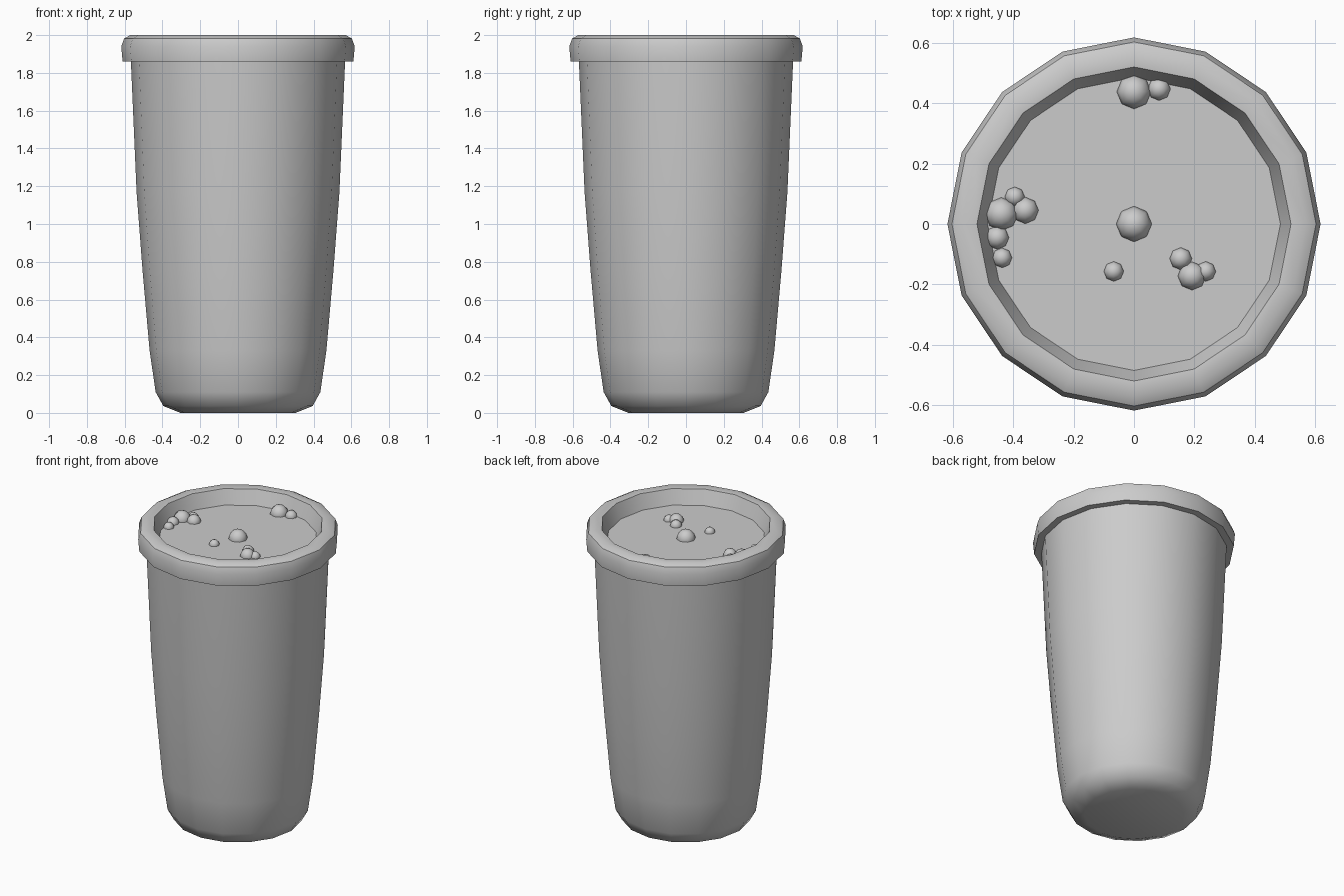
import bpy, bmesh, math
from mathutils import Matrix

if "Cube" in bpy.data.objects:
    bpy.data.objects.remove(bpy.data.objects["Cube"])

SIDES = 16
LIQUID_Z = 1.90

grey = bpy.data.materials.new("light grey")
grey.diffuse_color = (0.6, 0.6, 0.6, 1)
grey.use_nodes = True
grey.node_tree.nodes["Principled BSDF"].inputs["Base Color"].default_value = grey.diffuse_color


def finish(name, bm, angle):
    bmesh.ops.recalc_face_normals(bm, faces=bm.faces)
    mesh = bpy.data.meshes.new(name)
    bm.to_mesh(mesh)
    bm.free()
    mesh.materials.append(grey)
    obj = bpy.data.objects.new(name, mesh)
    bpy.context.collection.objects.link(obj)
    bpy.ops.object.select_all(action='DESELECT')
    obj.select_set(True)
    bpy.context.view_layer.objects.active = obj
    bpy.ops.object.shade_smooth_by_angle(angle=math.radians(angle))
    return obj


def ring(bm, r, z):
    return [bm.verts.new((r * math.cos(2 * math.pi * i / SIDES),
                          r * math.sin(2 * math.pi * i / SIDES), z))
            for i in range(SIDES)]


def lathe(name, profile, cap_start=False, cap_end=False, angle=40):
    bm = bmesh.new()
    rings = [ring(bm, r, z) for r, z in profile]
    for a, b in zip(rings, rings[1:]):
        for i in range(SIDES):
            j = (i + 1) % SIDES
            bm.faces.new((a[i], a[j], b[j], b[i]))
    if cap_start:
        bm.faces.new(rings[0])
    if cap_end:
        bm.faces.new(rings[-1])
    return finish(name, bm, angle)


# Tapered cup with rounded foot, rolled rim, inner wall and liquid surface
lathe("cup", [
    (0.305, 0), (0.395, 0.036), (0.436, 0.11), (0.468, 0.33),
    (0.505, 0.75), (0.537, 1.17), (0.567, 1.86),
    (0.611, 1.86), (0.618, 1.94), (0.603, 1.982), (0.57, 2.0),
    (0.52, 1.995), (0.485, LIQUID_Z)],
    cap_start=True, cap_end=True)

# Bubbles floating half submerged: x, y, radius
BUBBLES = [
    (0, 0, .059), (0, .438, .057), (.083, .447, .038),
    (-.439, .033, .055), (-.36, .045, .044), (-.395, .09, .033),
    (-.453, -.045, .039), (-.437, -.112, .033), (-.067, -.157, .033),
    (.155, -.115, .037), (.192, -.172, .047), (.238, -.157, .033)]
bm = bmesh.new()
for x, y, r in BUBBLES:
    bmesh.ops.create_uvsphere(bm, u_segments=8, v_segments=6, radius=r,
                              matrix=Matrix.Translation((x, y, LIQUID_Z)))
finish("bubbles", bm, 60)
